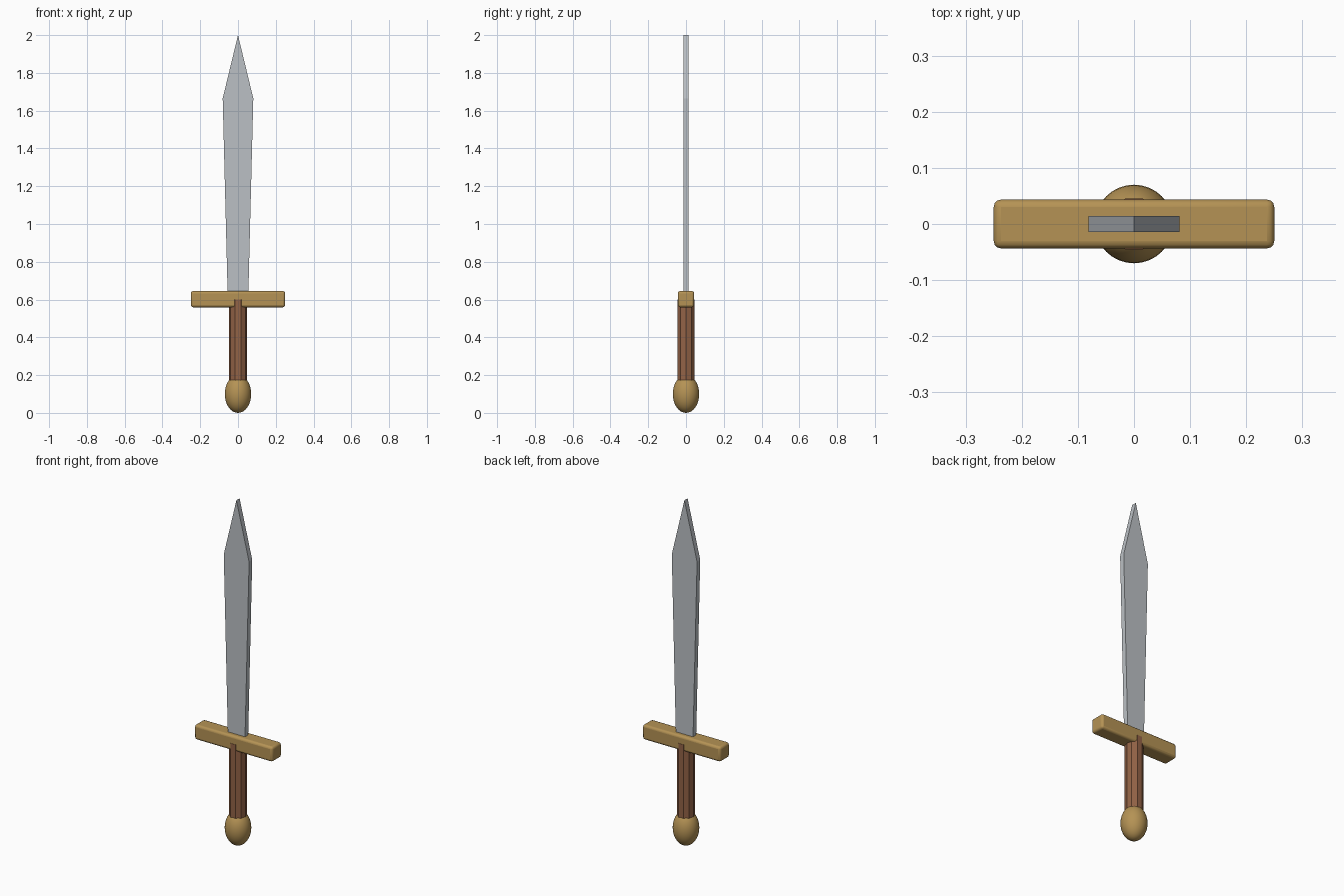
import bpy, math

if "Cube" in bpy.data.objects:
    bpy.data.objects.remove(bpy.data.objects["Cube"])


def material(name, rgb):
    m = bpy.data.materials.new(name)
    m.diffuse_color = (*rgb, 1.0)
    m.use_nodes = True
    m.node_tree.nodes["Principled BSDF"].inputs["Base Color"].default_value = m.diffuse_color
    return m


steel = material("steel grey", (0.50, 0.53, 0.56))
brass = material("dull gold", (0.46, 0.29, 0.09))
leather = material("brown leather", (0.29, 0.125, 0.062))


def finish(name, mat):
    ob = bpy.context.object
    ob.name = name
    ob.data.materials.append(mat)
    return ob


# Blade: flat outline, widening towards the shoulder, extruded along y
half = [(0.054, 0.60), (0.081, 1.665)]
outline = half + [(0.0, 2.0)] + [(-x, z) for x, z in reversed(half)]
n, t = len(outline), 0.0145
verts = [(x, y, z) for y in (-t, t) for x, z in outline]
faces = [tuple(range(n)), tuple(range(2 * n - 1, n - 1, -1))]
faces += [(i, i + n, (i + 1) % n + n, (i + 1) % n) for i in range(n)]
mesh = bpy.data.meshes.new("blade")
mesh.from_pydata(verts, [], faces)
mesh.materials.append(steel)
blade = bpy.data.objects.new("blade", mesh)
bpy.context.collection.objects.link(blade)

# Guard: rounded bar
bpy.ops.mesh.primitive_cube_add(size=1, location=(0, 0, 0.602))
guard = finish("guard", brass)
guard.scale = (0.50, 0.087, 0.086)
bpy.ops.object.transform_apply(location=False, rotation=False, scale=True)
bevel = guard.modifiers.new("rounded edges", 'BEVEL')
bevel.width = 0.013
bevel.segments = 3
bpy.ops.object.shade_smooth_by_angle(angle=math.radians(35))

# Grip: ten-sided, just breaking through the faces of the guard
bpy.ops.mesh.primitive_cylinder_add(vertices=10, radius=0.048, depth=0.46,
                                    location=(0, 0, 0.37),
                                    rotation=(0, 0, math.pi / 2))
finish("grip", leather)

# Pommel: smooth egg-shaped ball
bpy.ops.mesh.primitive_uv_sphere_add(segments=32, ring_count=16, radius=1,
                                     location=(0, 0, 0.10))
pommel = finish("pommel", brass)
pommel.scale = (0.07, 0.07, 0.10)
bpy.ops.object.transform_apply(location=False, rotation=False, scale=True)
bpy.ops.object.shade_smooth()
